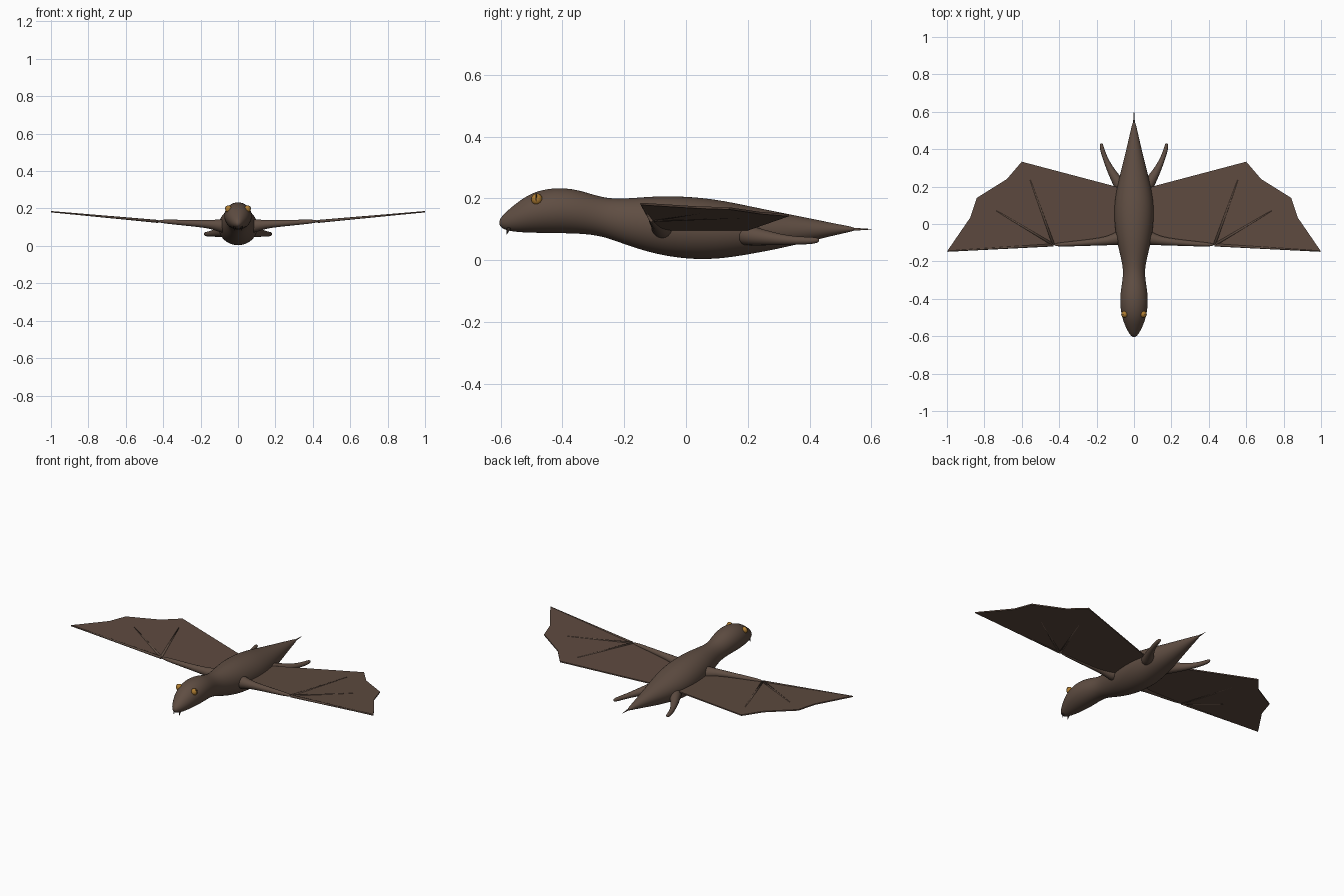
import bpy, bmesh, math
from mathutils import Vector

cube = bpy.data.objects.get("Cube")
if cube:
    bpy.data.objects.remove(cube, do_unlink=True)


def material(name, rgb):
    m = bpy.data.materials.new(name)
    m.use_nodes = True
    m.diffuse_color = (*rgb, 1)
    m.node_tree.nodes["Principled BSDF"].inputs["Base Color"].default_value = (*rgb, 1)
    return m


HIDE = material("brown hide", (0.115, 0.075, 0.055))
WING = material("wing membrane brown", (0.11, 0.068, 0.05))
AMBER = material("amber eye", (0.42, 0.2, 0.03))
DARK = material("dark brown", (0.03, 0.02, 0.016))


def finish(bm, name, mat, smooth=True, subdiv=0):
    bmesh.ops.recalc_face_normals(bm, faces=bm.faces)
    mesh = bpy.data.meshes.new(name)
    bm.to_mesh(mesh)
    bm.free()
    mesh.materials.append(mat)
    for p in mesh.polygons:
        p.use_smooth = smooth
    ob = bpy.data.objects.new(name, mesh)
    bpy.context.collection.objects.link(ob)
    if subdiv:
        mod = ob.modifiers.new("smooth", "SUBSURF")
        mod.levels = mod.render_levels = subdiv
    return ob


def loft(name, rings, mat, subdiv=0):
    """Skin a list of closed rings and cap both ends."""
    bm = bmesh.new()
    rows = [[bm.verts.new(p) for p in ring] for ring in rings]
    n = len(rows[0])
    for a, b in zip(rows, rows[1:]):
        for i in range(n):
            j = (i + 1) % n
            bm.faces.new((a[i], a[j], b[j], b[i]))
    bm.faces.new(rows[0])
    bm.faces.new(rows[-1])
    return finish(bm, name, mat, True, subdiv)


def tube(name, path, mat, sides=10, subdiv=0):
    """Tapered limb through (point, radius) stations."""
    pts = [Vector(p) for p, r in path]
    rings = []
    for i, (p, r) in enumerate(path):
        d = (pts[min(i + 1, len(pts) - 1)] - pts[max(i - 1, 0)]).normalized()
        u = d.cross(Vector((0, 0, 1))).normalized()
        v = u.cross(d)
        rings.append([pts[i] + r * (u * math.cos(t) + v * math.sin(t))
                      for t in (2 * math.pi * k / sides for k in range(sides))])
    return loft(name, rings, mat, subdiv)


def ball(name, centre, size, mat):
    bm = bmesh.new()
    bmesh.ops.create_uvsphere(bm, u_segments=20, v_segments=12, radius=1)
    for v in bm.verts:
        v.co = Vector((v.co[k] * size[k] + centre[k] for k in range(3)))
    return finish(bm, name, mat)


# Body, head and tail: y, bottom, top, half width
stations = [
    (-.605, .112, .13, .008), (-.59, .098, .15, .024), (-.55, .09, .185, .046),
    (-.5, .088, .22, .065), (-.43, .086, .237, .077), (-.35, .086, .231, .072),
    (-.27, .078, .201, .056), (-.2, .05, .199, .065), (-.1, .018, .209, .092),
    (0, .002, .208, .106), (.1, .001, .198, .108), (.2, .017, .177, .092),
    (.3, .036, .156, .066), (.4, .06, .136, .041), (.5, .085, .115, .018),
    (.55, .095, .106, .006)]
body = []
for y, lo, hi, w in stations:
    c, h = (lo + hi) / 2, (hi - lo) / 2
    body.append([(w * math.cos(t), y, c + h * math.sin(t))
                 for t in (2 * math.pi * k / 20 for k in range(20))])
loft("body", body, HIDE, 2)
tube("tail_tip", [((0, .53, .1), .006), ((0, .57, .1), .003), ((0, .6, .1), .001)], HIDE)


def plane_z(x):
    return .1 + (x - .1) * .092


outline = [(.04, -.09), (.2, -.1), (.43, -.112), (1, -.147), (.875, .035),
           (.84, .14), (.68, .24), (.6, .333), (.04, .185)]

for side, s in (("left", 1), ("right", -1)):
    # Wing membrane, thin slab with scalloped trailing edge
    bm = bmesh.new()
    low = [bm.verts.new((s * x, y, plane_z(x) - .004)) for x, y in outline]
    top = [bm.verts.new((s * x, y, plane_z(x) + .003)) for x, y in outline]
    bm.faces.new(low)
    bm.faces.new(top)
    for i in range(len(low)):
        j = (i + 1) % len(low)
        bm.faces.new((low[i], low[j], top[j], top[i]))
    finish(bm, side + "_wing_membrane", WING, False)

    # Wing arm with broad shoulder
    tube(side + "_wing_arm", [
        ((s * .05, -.07, .105), .045), ((s * .1, -.08, .108), .036),
        ((s * .14, -.09, .115), .025), ((s * .22, -.098, .12), .019),
        ((s * .34, -.107, .127), .014), ((s * .435, -.112, .133), .009)], HIDE, 10, 1)

    # Wing fingers, sinking into the membrane
    wrist = Vector((s * .43, -.112, .131))
    for i, (x, y) in enumerate([(.995, -.145), (.735, .07), (.555, .235)]):
        tube(f"{side}_wing_finger_{i + 1}",
             [(wrist, .008), ((s * x, y, plane_z(x)), .0035)], HIDE, 8)

    # Trailing leg
    tube(side + "_leg", [
        ((s * .05, .16, .085), .04), ((s * .085, .225, .077), .032),
        ((s * .118, .275, .07), .023), ((s * .148, .335, .064), .015),
        ((s * .168, .39, .063), .013), ((s * .174, .42, .064), .011),
        ((s * .175, .432, .065), .005)], HIDE, 10, 1)

    # Eye, slit pupil and fang
    ball(side + "_eye", (s * .05, -.483, .197), (.018, .018, .019), AMBER)
    ball(side + "_pupil", (s * .0545, -.485, .199), (.0145, .0045, .0165), DARK)
    tube(side + "_fang", [((s * .018, -.572, .105), .006), ((s * .018, -.577, .095), .004),
                          ((s * .018, -.58, .083), .0005)], DARK, 8)
